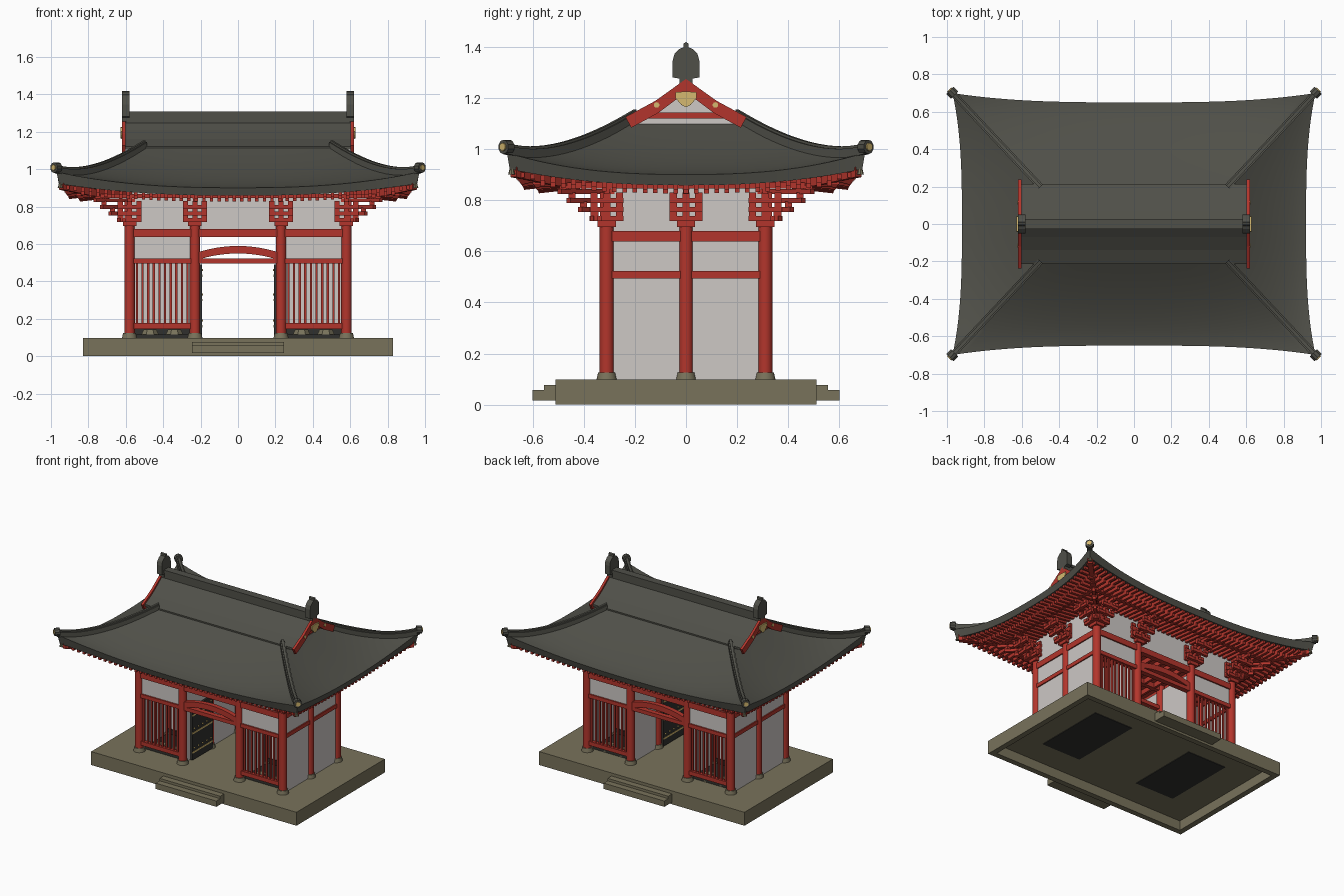
import bpy, bmesh, math
from mathutils import Vector, Matrix

cube = bpy.data.objects.get("Cube")
if cube:
    bpy.data.objects.remove(cube, do_unlink=True)


def material(name, r, g, b):
    m = bpy.data.materials.new(name)
    m.use_nodes = True
    m.diffuse_color = (r, g, b, 1)
    m.node_tree.nodes["Principled BSDF"].inputs["Base Color"].default_value = (r, g, b, 1)
    return m


RED = material("vermilion_wood", 0.45, 0.036, 0.025)
PLASTER = material("plaster", 0.61, 0.58, 0.56)
STONE = material("stone", 0.19, 0.17, 0.105)
TILE = material("roof_tile", 0.08, 0.08, 0.066)
DARK = material("dark_wood", 0.03, 0.03, 0.027)
GOLD = material("gold", 0.66, 0.48, 0.16)


class Part:
    """Collects simple solids into one named object."""

    def __init__(self, name, *mats):
        self.name, self.mats, self.bm = name, mats, bmesh.new()

    def box(self, x0, x1, y0, y1, z0, z1):
        size = Matrix.Diagonal((abs(x1 - x0), abs(y1 - y0), abs(z1 - z0), 1))
        mid = Matrix.Translation(((x0 + x1) / 2, (y0 + y1) / 2, (z0 + z1) / 2))
        bmesh.ops.create_cube(self.bm, size=1, matrix=mid @ size)

    def cone(self, x, y, z0, z1, r0, r1, n=16):
        bmesh.ops.create_cone(self.bm, cap_ends=True, segments=n, radius1=r0, radius2=r1,
                              depth=z1 - z0, matrix=Matrix.Translation((x, y, (z0 + z1) / 2)))

    def disc(self, pos, axis, r, depth):
        turn = Vector(axis).to_track_quat('Z', 'Y').to_matrix().to_4x4()
        bmesh.ops.create_cone(self.bm, cap_ends=True, segments=10, radius1=r, radius2=r,
                              depth=depth, matrix=Matrix.Translation(pos) @ turn)

    def sweep(self, pts, w, h):
        pts = [Vector(p) for p in pts]
        rings = []
        for i, p in enumerate(pts):
            d = pts[min(i + 1, len(pts) - 1)] - pts[max(i - 1, 0)]
            side = Vector((d.y, -d.x, 0)).normalized() * w / 2
            up = Vector((0, 0, h / 2))
            rings.append([self.bm.verts.new(p + o) for o in (side - up, side + up, up - side, -side - up)])
        for a, b in zip(rings, rings[1:]):
            for k in range(4):
                self.bm.faces.new((a[k], a[k - 1], b[k - 1], b[k]))
        self.bm.faces.new(rings[0])
        self.bm.faces.new(rings[-1][::-1])

    def prism(self, half, x0, x1):
        # half outline in y, z mirrored about y = 0, extruded along x
        outline = half + [(-y, z) for y, z in reversed(half) if y > 0]
        a, b = ([self.bm.verts.new((x, y, z)) for y, z in outline] for x in (x0, x1))
        self.bm.faces.new(a)
        self.bm.faces.new(b[::-1])
        for i in range(len(a)):
            self.bm.faces.new((a[i], a[i - 1], b[i - 1], b[i]))

    def done(self, smooth=False):
        bmesh.ops.recalc_face_normals(self.bm, faces=self.bm.faces)
        me = bpy.data.meshes.new(self.name)
        self.bm.to_mesh(me)
        self.bm.free()
        for m in self.mats:
            me.materials.append(m)
        ob = bpy.data.objects.new(self.name, me)
        bpy.context.collection.objects.link(ob)
        if smooth:
            bpy.ops.object.select_all(action='DESELECT')
            ob.select_set(True)
            bpy.context.view_layer.objects.active = ob
            bpy.ops.object.shade_smooth_by_angle(angle=math.radians(35))
        return ob


def lerp(a, b, t):
    return a + (b - a) * t


S = (-1, 1)
CX, DX, CY = 0.58, 0.23, 0.31   # outer columns, door columns, column rows

# Stone platform, open beneath, with steps front and back
p = Part("platform", STONE)
p.box(-0.83, 0.83, -0.51, 0.51, 0.07, 0.098)
for s in S:
    p.box(-0.83, 0.83, s * 0.51, s * 0.47, 0, 0.07)
    p.box(s * 0.83, s * 0.79, -0.47, 0.47, 0, 0.07)
p.done()
p = Part("steps", STONE)
for s in S:
    p.box(-0.245, 0.245, s * 0.5, s * 0.6, 0.016, 0.058)
    p.box(-0.245, 0.245, s * 0.5, s * 0.555, 0.058, 0.076)
p.done()

# Columns and their footing stones
cols = [(x, y) for x in (-CX, -DX, DX, CX) for y in (-CY, 0, CY)]
p, q = Part("columns", RED), Part("column_stones", STONE)
for x, y in cols:
    p.cone(x, y, 0.12, 0.71, 0.028, 0.028, 20)
    q.cone(x, y, 0.098, 0.125, 0.04, 0.034, 20)
p.done(True)
q.done(True)

# Plaster walls
p = Part("plaster_walls", PLASTER)
for s in S:
    p.box(s * 0.57, s * 0.59, -CY, CY, 0.098, 0.88)
    p.box(s * 0.222, s * 0.238, -CY, CY, 0.098, 0.64)
    p.box(s * DX, s * CX, -0.008, 0.008, 0.098, 0.66)
    p.box(-CX, CX, s * 0.302, s * 0.318, 0.66, 0.88)
    for t in S:
        p.box(t * DX, t * CX, s * 0.302, s * 0.318, 0.51, 0.66)
p.done()

# Tie beams, ceiling joists and bowed door beams
p = Part("tie_beams", RED)
for s in S:
    for z0, z1 in ((0.638, 0.68), (0.494, 0.522)):
        p.box(-CX, CX, s * 0.292, s * 0.328, z0, z1)
        p.box(s * 0.562, s * 0.598, -CY, CY, z0, z1)
p.box(-CX, CX, -0.015, 0.015, 0.638, 0.68)
p.box(-DX, DX, -0.015, 0.015, 0.494, 0.522)
for i in range(13):
    x = lerp(-0.5, 0.5, i / 12)
    p.box(x - 0.008, x + 0.008, -0.3, 0.3, 0.64, 0.675)
p.box(-CX, CX, -CY, CY, 0.675, 0.685)
p.done()
p = Part("bowed_beams", RED)
for s in S:
    p.sweep([(x / 10 * 0.21, s * CY, 0.569 - 0.032 * (x / 10) ** 2) for x in range(-10, 11)], 0.034, 0.04)
p.done()

# Lattice screens and plinths in the side bays
p, q, r = Part("lattice_screens", RED), Part("bay_plinths", DARK), Part("bay_rocks", STONE)
for s in S:
    for t in S:
        p.box(t * 0.25, t * 0.56, s * 0.295, s * 0.325, 0.146, 0.176)
        for i in range(10):
            x = t * lerp(0.27, 0.54, i / 9)
            p.box(x - 0.006, x + 0.006, s * 0.304, s * 0.316, 0.17, 0.5)
        for x in (0.34, 0.47):
            r.cone(t * x, s * 0.22, 0.1, 0.142, 0.055, 0.035, 7)
    q.box(s * 0.245, s * 0.56, -0.27, 0.27, 0.066, 0.115)
    q.box(s * 0.245, s * 0.56, -0.015, 0.015, 0.1, 0.15)
for part in (p, q, r):
    part.done()

# Open door leaves with gilt bands and studs
p, q = Part("door_leaves", DARK), Part("door_fittings", GOLD)
for s in S:
    p.box(s * 0.193, s * 0.207, -0.25, -0.015, 0.105, 0.49)
    for z in (0.16, 0.3, 0.43):
        q.box(s * 0.191, s * 0.195, -0.25, -0.015, z - 0.006, z + 0.006)
        for i in range(5):
            q.disc((s * 0.19, -0.23 + i * 0.048, z + 0.03), (1, 0, 0), 0.006, 0.008)
p.done()
q.done()

# Stepped bracket sets over the columns
p = Part("brackets", RED)


def bracket(x, y, d, reach=1.0, cross=True):
    d = Vector((d[0], d[1], 0))
    n = Vector((-d.y, d.x, 0)).normalized()
    c = Vector((x, y, 0))

    def block(v, z):
        p.box(v.x - 0.014, v.x + 0.014, v.y - 0.014, v.y + 0.014, z, z + 0.022)

    for i, out in enumerate((0.06, 0.105, 0.15, 0.185)):
        up = Vector((0, 0, 0.728 + 0.035 * i))
        tip = c + d * out * reach
        p.sweep([c - d * 0.03 + up, tip + up], 0.022, 0.02)
        block(tip - d * 0.014, up.z + 0.009)
        if cross and i < 3:
            for base in (c + d * 0.012, tip - d * 0.014):
                p.sweep([base - n * 0.065 + up, base + n * 0.065 + up], 0.02, 0.02)
                for k in S:
                    block(base + n * 0.05 * k, up.z + 0.009)


for x, y in cols:
    if abs(x) > 0.5 or y:
        p.box(x - 0.036, x + 0.036, y - 0.036, y + 0.036, 0.695, 0.725)
    if y:
        bracket(x, y, (0, math.copysign(1, y)))
    if abs(x) > 0.5:
        bracket(x, y, (math.copysign(1, x), 0))
        if y:
            bracket(x, y, (math.copysign(1, x), math.copysign(1, y)), 1.0, False)
for s in S:
    p.box(-0.76, 0.76, s * 0.465, s * 0.49, 0.845, 0.868)
    p.box(s * 0.735, s * 0.76, -0.48, 0.48, 0.845, 0.868)
p.done()

# Curved hipped skirt roof: along/offset sizes for the long and short sides
LONG = (0.51, 0.21, 0.97, 0.65, 0.70, CX, CY)
SHORT = (0.21, 0.51, 0.70, 0.92, 0.97, CY, CX)
SIDES = [(LONG, lambda a, o: (a, -o)), (LONG, lambda a, o: (-a, o)),
         (SHORT, lambda a, o: (o, a)), (SHORT, lambda a, o: (-o, -a))]


def skirt_z(s, t):
    return 0.90 + 0.215 * (1 - t) ** 1.4 + 0.085 * t ** 2.5 * abs(s) ** 2.5


def edge(dim, s):
    return lerp(dim[3], dim[4], abs(s) ** 3)


def drop(s):
    return 0.042 + 0.022 * abs(s) ** 3


p = Part("skirt_roof", TILE)
N, ROWS = 32, 12
for dim, place in SIDES:
    grid = []
    for j in range(ROWS + 3):
        row = []
        for i in range(N + 1):
            s, t = 2 * i / N - 1, min(j / ROWS, 1)
            a, o, z = s * lerp(dim[0], dim[2], t), lerp(dim[1], edge(dim, s), t), skirt_z(s, t)
            if j == ROWS + 1:
                a, o, z = a * 0.985, o - 0.012, z - drop(s)
            elif j == ROWS + 2:
                a, o, z = s * dim[5], dim[6], 0.9
            row.append(p.bm.verts.new((*place(a, o), z)))
        grid.append(row)
    for ra, rb in zip(grid, grid[1:]):
        for i in range(N):
            p.bm.faces.new((ra[i], rb[i], rb[i + 1], ra[i + 1]))
bmesh.ops.remove_doubles(p.bm, verts=p.bm.verts, dist=0.0005)
p.done(True)

# Two tiers of rafters under the eaves, and hip beams
p = Part("rafters", RED)
for dim, place in SIDES:
    count = round(2 * (dim[2] - 0.06) / 0.04)
    for i in range(count + 1):
        v = (dim[2] - 0.06) * (2 * i / count - 1)
        s = v / dim[2]
        out = edge(dim, s)
        tip = skirt_z(s, 1) - drop(s) - 0.008
        first = max(0, abs(v) - dim[5]) / (out - dim[6])
        for f0, f1, low in ((first, 0.78, 0.022), (max(first, 0.5), 0.95, 0.002)):
            if f1 - f0 > 0.03:
                p.sweep([(*place(v, lerp(dim[6], out, f)), lerp(0.888, tip, f) - low) for f in (f0, f1)], 0.018, 0.02)
for s in S:
    for t in S:
        p.sweep([(s * CX, t * CY, 0.87), (s * 0.78, t * 0.51, 0.875), (s * 0.945, t * 0.675, 0.91)], 0.034, 0.04)
p.done()

# Hip ridges with end tiles, gilt caps and wind bells
p, q, r = Part("hip_ridges", TILE), Part("hip_end_caps", GOLD), Part("wind_bells", STONE)
for s in S:
    for t in S:
        line = [(s * lerp(0.5, 0.975, k / 16), t * lerp(0.2, 0.705, k / 16), skirt_z(1, k / 16) + 0.012) for k in range(17)]
        p.sweep(line, 0.034, 0.034)
        p.sweep([(x, y, z + 0.02) for x, y, z in line], 0.018, 0.014)
        p.disc((s * 0.972, t * 0.702, 1.008), (s, t, 0), 0.028, 0.035)
        q.disc((s * 0.986, t * 0.716, 1.008), (s, t, 0), 0.016, 0.008)
        r.cone(s * 0.95, t * 0.682, 0.9, 0.925, 0.014, 0.007, 8)
        r.cone(s * 0.95, t * 0.682, 0.92, 0.96, 0.003, 0.003, 6)
for part in (p, q, r):
    part.done(True)

# Upper gabled roof and main ridge
p = Part("upper_roof", TILE)
p.prism([(0, 1.264), (0.07, 1.208), (0.14, 1.16), (0.215, 1.122), (0.215, 1.106), (0.14, 1.144), (0.07, 1.192), (0, 1.245)], -0.61, 0.61)
p.done()
p = Part("main_ridge", TILE)
p.box(-0.6, 0.6, -0.022, 0.022, 1.235, 1.29)
p.box(-0.6, 0.6, -0.028, 0.028, 1.288, 1.307)
p.done()

# Gable ends: wall, tie beam, bargeboards, gilt ornaments and ridge-end tiles
wall, wood = Part("gable_walls", PLASTER), Part("bargeboards", RED)
gilt, finial = Part("gable_ornaments", GOLD), Part("ridge_end_tiles", TILE)
for s in S:
    wall.prism([(0, 1.245), (0.2, 1.115), (0.2, 1.08), (0, 1.08)], s * 0.52, s * 0.535)
    wood.box(s * 0.53, s * 0.56, -0.17, 0.17, 1.12, 1.142)
    wood.prism([(0, 1.274), (0.12, 1.188), (0.237, 1.125), (0.214, 1.083), (0.11, 1.14), (0, 1.222)], s * 0.602, s * 0.62)
    gilt.prism([(0, 1.225), (0.04, 1.222), (0.042, 1.2), (0.018, 1.172), (0, 1.163)], s * 0.612, s * 0.628)
    for t in S:
        gilt.disc((s * 0.62, t * 0.115, 1.172), (1, 0, 0), 0.011, 0.008)
    finial.prism([(0, 1.255), (0.026, 1.255), (0.026, 1.275), (0.052, 1.28), (0.052, 1.345), (0.045, 1.372),
                  (0.027, 1.39), (0.01, 1.398), (0.009, 1.412), (0, 1.418)], s * 0.58, s * 0.62)
for part in (wall, wood, gilt, finial):
    part.done()
